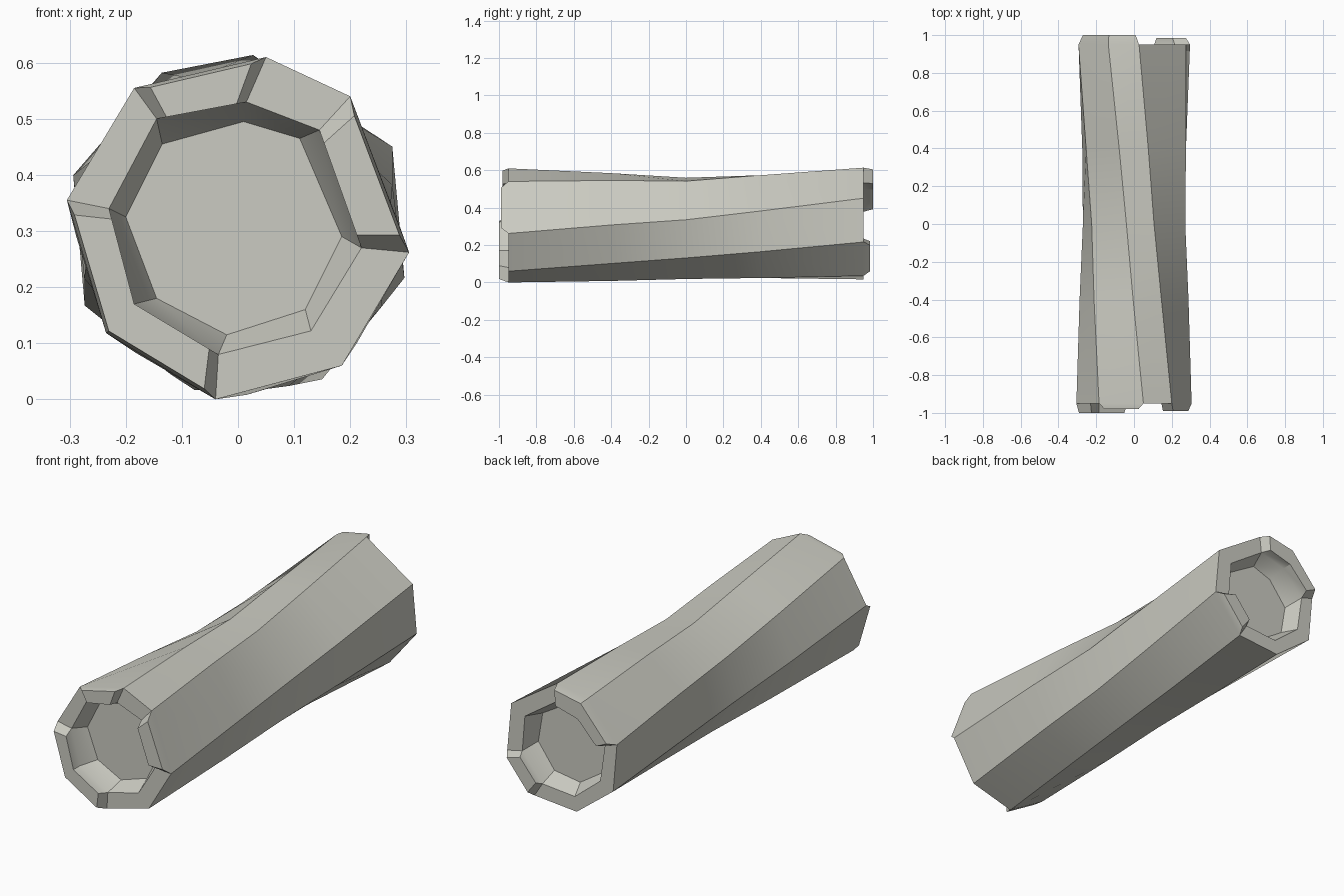
import bpy
import bmesh
import math
from mathutils import Vector

cube = bpy.data.objects.get("Cube")
if cube:
    bpy.data.objects.remove(cube, do_unlink=True)

stone = bpy.data.materials.new("pale_grey_stone")
stone.use_nodes = True
colour = (0.60, 0.60, 0.54, 1)
stone.diffuse_color = colour
stone.node_tree.nodes["Principled BSDF"].inputs["Base Color"].default_value = colour

CENTRE = 0.31
TWIST = math.radians(36)
END = 0.95

# Uneven octagon profiles (x, z): outer edge, inner rim and recessed floor
OUTER = [(0.05, 0.61), (0.20, 0.54), (0.305, 0.262), (0.185, 0.06),
         (-0.04, 0.0), (-0.235, 0.118), (-0.305, 0.355), (-0.185, 0.555)]
RIM = [(0.015, 0.53), (0.145, 0.48), (0.22, 0.27), (0.13, 0.122),
       (-0.035, 0.08), (-0.185, 0.17), (-0.23, 0.34), (-0.145, 0.50)]
FLOOR = [(0.01, 0.495), (0.11, 0.465), (0.185, 0.29), (0.12, 0.16),
         (-0.02, 0.115), (-0.145, 0.18), (-0.20, 0.325), (-0.135, 0.455)]
N = len(OUTER)

bm = bmesh.new()


def ring(profile, y, scale=1.0, centre=CENTRE, turn=None):
    """Place a profile at y, turned by the twist of the column there."""
    a = TWIST * (y + END) / (2 * END) if turn is None else turn
    verts = []
    for x, z in profile:
        dx, dz = x * scale, (z - CENTRE) * scale
        verts.append(bm.verts.new((dx * math.cos(a) - dz * math.sin(a), y,
                                   centre + dx * math.sin(a) + dz * math.cos(a))))
    return verts


def bridge(a, b, skip=()):
    for i in range(N):
        if i not in skip:
            j = (i + 1) % N
            bm.faces.new((a[i], a[j], b[j], b[i]))


def end_cap(outer, side, heights):
    """Broken rim with raised sectors (sector index -> y) around a sunken floor."""
    turn = 0 if side < 0 else TWIST
    rim = ring(RIM, side * END, turn=turn)
    floor = ring(FLOOR, side * 0.87, turn=turn)
    bridge(rim, floor)
    bm.faces.new(floor)
    bridge(outer, rim, skip=heights)
    shared = {}

    def top_pair(corner, other, y, joined):
        """Raised copies of the outer and rim corners, set in at a free end."""
        if joined and corner in shared:
            return shared[corner]
        pair = []
        for loop, scale in ((outer, 0.98), (rim, 1.0)):
            p = loop[corner].co.copy()
            if not joined:
                p = p.lerp(loop[other].co, 0.11)
            p = Vector((p.x * scale, side * y, CENTRE + (p.z - CENTRE) * scale))
            pair.append(bm.verts.new(p))
        shared[corner] = pair
        return pair

    for i, y in heights.items():
        j = (i + 1) % N
        before, after = (i - 1) % N in heights, j in heights
        o0, r0 = top_pair(i, j, y, before)
        o1, r1 = top_pair(j, i, y, after)
        bm.faces.new((o0, o1, r1, r0))
        bm.faces.new((outer[i], outer[j], o1, o0))
        bm.faces.new((rim[j], rim[i], r0, r1))
        if not before:
            bm.faces.new((outer[i], o0, r0, rim[i]))
        if not after:
            bm.faces.new((outer[j], rim[j], r1, o1))


# Twisted shaft with a narrow waist: y, scale, centre height
stations = [(-END, 1.0, 0.31), (-0.4, 0.935, 0.30), (0, 0.89, 0.292),
            (0.4, 0.93, 0.30), (END, 1.0, 0.31)]
rings = [ring(OUTER, y, s, c) for y, s, c in stations]
for a, b in zip(rings, rings[1:]):
    bridge(a, b)

# Broken ends
end_cap(rings[0], -1, {7: 0.98, 1: 0.99, 4: 1.0, 5: 1.0})
end_cap(rings[-1], 1, {7: 1.0, 0: 1.0, 3: 0.985})

bmesh.ops.recalc_face_normals(bm, faces=bm.faces)
mesh = bpy.data.meshes.new("twisted_column")
bm.to_mesh(mesh)
bm.free()
mesh.materials.append(stone)
column = bpy.data.objects.new("twisted_column", mesh)
bpy.context.collection.objects.link(column)

# Smooth along the length, crisp along the ridges
bpy.ops.object.select_all(action='DESELECT')
column.select_set(True)
bpy.context.view_layer.objects.active = column
bpy.ops.object.shade_smooth_by_angle(angle=math.radians(30))
